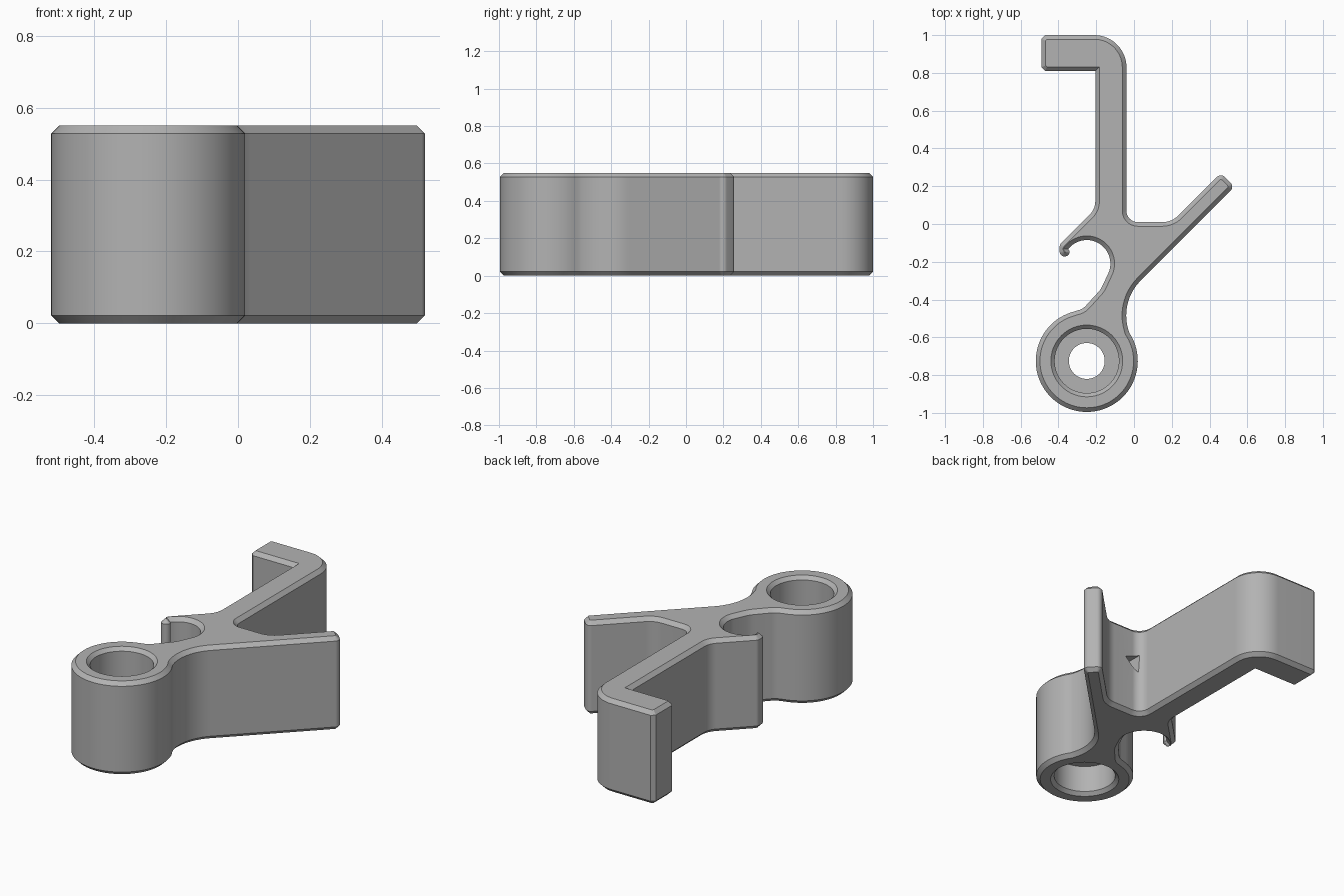
import bpy, bmesh
from math import radians, cos, sin, tan, ceil
from mathutils import Vector

if "Cube" in bpy.data.objects:
    bpy.data.objects.remove(bpy.data.objects["Cube"])

HEIGHT, CHAMFER = 0.55, 0.022
RING = (-0.25, -0.725)


def arc(cx, cy, r, a0, a1, step=5):
    n = max(2, ceil(abs(a1 - a0) / step))
    angles = [radians(a0 + (a1 - a0) * i / n) for i in range(n + 1)]
    return [(cx + r * cos(a), cy + r * sin(a), 0) for a in angles]


def rounded(points):
    """Round each corner (x, y, radius) of a closed outline."""
    out = []
    for i, (x, y, r) in enumerate(points):
        p = Vector((x, y))
        if not r:
            out.append(p)
            continue
        a = (Vector(points[i - 1][:2]) - p).normalized()
        b = (Vector(points[(i + 1) % len(points)][:2]) - p).normalized()
        half = a.angle(b) / 2
        centre = p + (a + b).normalized() * (r / sin(half))
        start = p + a * (r / tan(half)) - centre
        end = p + b * (r / tan(half)) - centre
        sweep = start.angle_signed(end)
        n = max(3, ceil(abs(sweep) / radians(6)))
        for k in range(n + 1):
            t = -sweep * k / n
            out.append(centre + Vector((start.x * cos(t) - start.y * sin(t),
                                        start.x * sin(t) + start.y * cos(t))))
    return out


def inset(points, d):
    """Offset a clockwise outline inward with mitred corners."""
    out = []
    for i, p in enumerate(points):
        u = (p - points[i - 1]).normalized()
        v = (points[(i + 1) % len(points)] - p).normalized()
        m, n = Vector((u.y, -u.x)), Vector((v.y, -v.x))
        out.append(p + (m + n) * (d / (1 + m.dot(n))))
    return out


def add_loop(bm, points, z):
    return [bm.verts.new((p[0], p[1], z)) for p in points]


def skin(bm, loops):
    for low, high in zip(loops, loops[1:]):
        for i in range(len(low)):
            bm.faces.new((low[i - 1], low[i], high[i], high[i - 1]))


def rim(bm, loop):
    return [bm.edges.get((loop[i - 1], loop[i])) for i in range(len(loop))]


# Clockwise plan: top tab, stem, valley, angled arm, ring, hook
plan = [(-0.47, 1.0, 0), (-0.04, 1.0, 0.17), (-0.04, 0.01, 0.06), (0.2, 0.01, 0.12),
        (0.46, 0.27, 0.03), (0.5325, 0.1975, 0.03), (-0.075, -0.41, 0.26)]
plan += arc(*RING, 0.27, 33.7, -253)
plan += [(-0.27, -0.449, 0.08), (-0.175, -0.345, 0.15)]
plan += arc(-0.25, -0.21, 0.125, -20, 142)
plan += arc(-0.367, -0.145, 0.027, 0, -180, 15)
plan += [(-0.394, -0.11, 0.03), (-0.205, 0.079, 0.1), (-0.205, 0.81, 0),
         (-0.47, 0.81, 0), (-0.49, 0.83, 0), (-0.49, 0.98, 0)]
outline = rounded(plan)
small = inset(outline, CHAMFER)

bm = bmesh.new()

# Chamfered outer wall
outer = [add_loop(bm, pts, z) for pts, z in (
    (small, 0), (outline, CHAMFER), (outline, HEIGHT - CHAMFER), (small, HEIGHT))]
skin(bm, outer)

# Stepped bore: a pocket from each end with a pierced web between
bore = [add_loop(bm, arc(*RING, r, 0, 360)[:-1], z) for r, z in (
    (0.19, 0), (0.17, 0.02), (0.17, 0.18), (0.095, 0.18),
    (0.095, 0.37), (0.17, 0.37), (0.17, HEIGHT - 0.02), (0.19, HEIGHT))]
skin(bm, bore)

# Flat top and bottom around the bore
for k in (0, -1):
    bmesh.ops.triangle_fill(bm, use_beauty=True, edges=rim(bm, outer[k]) + rim(bm, bore[k]))
bmesh.ops.recalc_face_normals(bm, faces=bm.faces)

mesh = bpy.data.meshes.new("bracket_body")
bm.to_mesh(mesh)
bm.free()
body = bpy.data.objects.new("bracket_body", mesh)
bpy.context.collection.objects.link(body)

# Small three-sided recess in the valley
bm = bmesh.new()
ends = [[bm.verts.new((x, y, z)) for x, z in ((0.07, 0.35), (-0.02, 0.38), (-0.015, 0.27))]
        for y in (0.08, -0.1)]
skin(bm, ends)
for end in ends:
    bm.faces.new(end)
bmesh.ops.recalc_face_normals(bm, faces=bm.faces)
cut_mesh = bpy.data.meshes.new("recess_cutter")
bm.to_mesh(cut_mesh)
bm.free()
cutter = bpy.data.objects.new("recess_cutter", cut_mesh)
cutter.hide_render = True
bpy.context.collection.objects.link(cutter)

bpy.ops.object.select_all(action="DESELECT")
body.select_set(True)
bpy.context.view_layer.objects.active = body
mod = body.modifiers.new("recess", "BOOLEAN")
mod.operation, mod.solver, mod.object = "DIFFERENCE", "EXACT", cutter
bpy.ops.object.modifier_apply(modifier=mod.name)
bpy.data.objects.remove(cutter)

# Plain grey finish
grey = bpy.data.materials.new("plain_grey")
grey.use_nodes = True
colour = (0.45, 0.45, 0.45, 1)
grey.diffuse_color = colour
grey.node_tree.nodes["Principled BSDF"].inputs["Base Color"].default_value = colour
body.data.materials.clear()
body.data.materials.append(grey)
bpy.ops.object.shade_smooth_by_angle(angle=radians(30))
